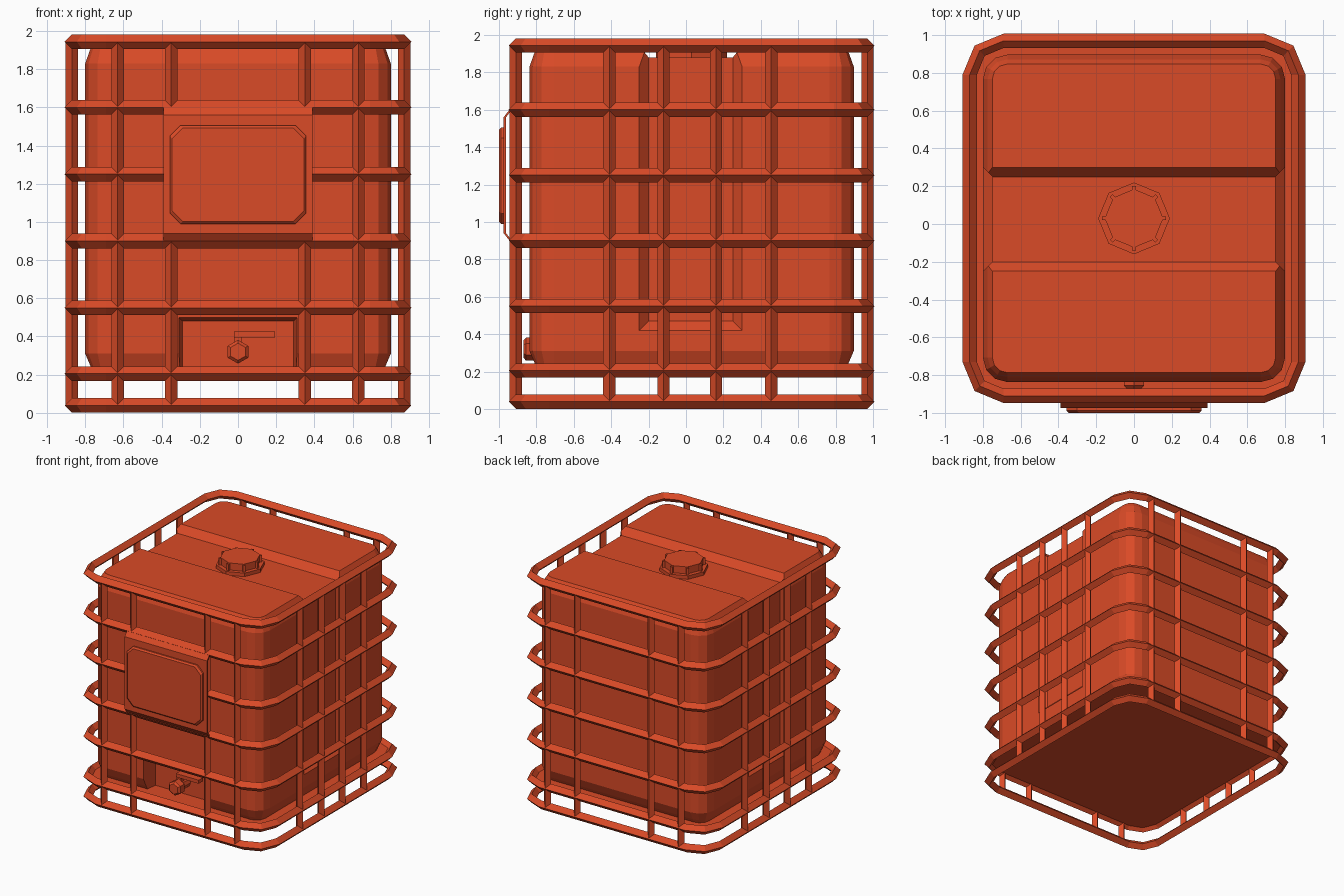
import bpy, bmesh, math
from mathutils import Vector

cube = bpy.data.objects.get("Cube")
if cube:
    bpy.data.objects.remove(cube, do_unlink=True)

ORANGE = (0.70, 0.069, 0.02, 1.0)
paint = bpy.data.materials.new("orange_red")
paint.use_nodes = True
paint.diffuse_color = ORANGE
paint.node_tree.nodes["Principled BSDF"].inputs["Base Color"].default_value = ORANGE

CY = 0.03                      # centre of tank and cage in y
CAGE_X, CAGE_Y = 0.87, 0.94    # half sizes of cage centre line


def loft(name, loops, closed=False):
    """Skin equal-length point loops; cap the ends, or join last to first."""
    bm = bmesh.new()
    rows = [[bm.verts.new(p) for p in loop] for loop in loops]
    n = len(rows[0])
    pairs = list(zip(rows, rows[1:]))
    if closed:
        pairs.append((rows[-1], rows[0]))
    else:
        bm.faces.new(rows[0])
        bm.faces.new(rows[-1])
    for a, b in pairs:
        for i in range(n):
            j = (i + 1) % n
            bm.faces.new((a[i], a[j], b[j], b[i]))
    bmesh.ops.recalc_face_normals(bm, faces=bm.faces)
    mesh = bpy.data.meshes.new(name)
    bm.to_mesh(mesh)
    bm.free()
    mesh.materials.append(paint)
    ob = bpy.data.objects.new(name, mesh)
    bpy.context.collection.objects.link(ob)
    return ob


def outline(hx, hy, r, z, seg):
    """Rounded rectangle around the cage centre."""
    pts = []
    for q, (sx, sy) in enumerate(((1, 1), (-1, 1), (-1, -1), (1, -1))):
        for k in range(seg + 1):
            a = math.pi / 2 * (q + k / seg)
            pts.append((sx * (hx - r) + r * math.cos(a),
                        CY + sy * (hy - r) + r * math.sin(a), z))
    return pts


def ngon(n, r, height, axis="z", centre=(0, 0)):
    pts = []
    for k in range(n):
        a = 2 * math.pi * k / n + (math.pi / 2 if axis == "y" else 0)
        u, v = centre[0] + r * math.cos(a), centre[1] + r * math.sin(a)
        pts.append((u, v, height) if axis == "z" else (u, height, v))
    return pts


def rect(u0, u1, v0, v1, w, axis):
    """Rectangle lying across the given axis at position w."""
    corners = ((u0, v0), (u1, v0), (u1, v1), (u0, v1))
    place = {"x": lambda u, v: (w, u, v), "y": lambda u, v: (u, w, v),
             "z": lambda u, v: (u, v, w)}[axis]
    return [place(u, v) for u, v in corners]


def box(name, x0, x1, y0, y1, z0, z1):
    return loft(name, [rect(x0, x1, y0, y1, z, "z") for z in (z0, z1)])


# Tank body with bevelled top and bottom
LEVELS = ((0.20, 0.05), (0.24, 0.03), (0.31, 0), (1.83, 0), (1.90, 0.025), (1.94, 0.05))
tank = loft("tank", [outline(0.80 - i, 0.867 - i, 0.13 - i, z, 3) for z, i in LEVELS])

# Groove over the top and down both sides, and the valve recess
cutters = [loft("top_groove_cutter", [rect(-1, 1, -0.20, 0.25, 1.88, "z"),
                                      rect(-1, 1, -0.30, 0.35, 2.00, "z")])]
for s in (-1, 1):
    cutters.append(loft("side_groove_cutter",
                        [rect(-0.20, 0.25, 0.47, 2.1, s * 0.75, "x"),
                         rect(-0.30, 0.35, 0.37, 2.1, s * 0.85, "x")]))
cutters.append(loft("recess_cutter", [rect(-0.29, 0.29, 0.1, 0.48, -0.70, "y"),
                                      rect(-0.312, 0.312, 0.1, 0.502, -0.86, "y")]))
for c in cutters:
    c.hide_render = True
    mod = tank.modifiers.new("cut", "BOOLEAN")
    mod.operation = "DIFFERENCE"
    mod.solver = "EXACT"
    mod.object = c
bpy.context.view_layer.update()
cut_mesh = bpy.data.meshes.new_from_object(
    tank.evaluated_get(bpy.context.evaluated_depsgraph_get()))
tank.modifiers.clear()
tank.data = cut_mesh
for c in cutters:
    bpy.data.objects.remove(c, do_unlink=True)

# Base sheet under the tank
loft("base_sheet", [outline(CAGE_X, CAGE_Y, 0.18, z, 2) for z in (0.195, 0.21)])

# Cage hoops with a diamond section
H = 0.038
for z in (0.039, 0.205, 0.55, 0.90, 1.25, 1.60, 1.943):
    section = ((H, 0), (0, H), (-H, 0), (0, -H))
    loft("cage_hoop", [outline(CAGE_X + d, CAGE_Y + d, 0.18 + d, z + h, 2)
                       for d, h in section], closed=True)

# Cage uprights
spots = [(x, CY + s * CAGE_Y) for x in (-0.63, -0.35, 0.35, 0.63) for s in (-1, 1)]
spots += [(s * CAGE_X, y) for y in (-0.41, -0.12, 0.16, 0.455) for s in (-1, 1)]
for spot in spots:
    loft("cage_upright", [ngon(4, 0.033, z, centre=spot) for z in (0.04, 1.943)])

# Front sign plate: bent sheet with a raised chamfered panel
profile = ((-0.94, 1.605), (-0.975, 1.56), (-0.975, 0.94), (-0.94, 0.895),
           (-0.928, 0.895), (-0.962, 0.94), (-0.962, 1.56), (-0.928, 1.605))
loft("sign_plate", [[(x, y, z) for y, z in profile] for x in (-0.39, 0.39)])


def panel_loop(inset, y):
    hx, hz, c = 0.357 - inset, 0.257 - inset, 0.055
    pts = [(hx, hz - c), (hx - c, hz), (c - hx, hz), (-hx, hz - c),
           (-hx, c - hz), (c - hx, -hz), (hx - c, -hz), (hx, c - hz)]
    return [(x, y, 1.247 + z) for x, z in pts]


loft("sign_panel", [panel_loop(0, -0.97), panel_loop(0, -0.988), panel_loop(0.012, -1.0)])

# Filler cap with grip ribs
for name, r, z0, z1 in (("cap_flange", 0.19, 1.87, 1.91), ("cap", 0.155, 1.90, 1.97)):
    loft(name, [ngon(8, r, z, centre=(0, CY)) for z in (z0, z1)])
for k in range(8):
    a = math.pi / 4 * k
    out, side = Vector((math.cos(a), math.sin(a), 0)), Vector((-math.sin(a), math.cos(a), 0))
    loft("cap_rib", [[Vector((0, CY, z)) + out * r + side * w
                      for r, w in ((0.13, -0.01), (0.17, -0.01), (0.17, 0.01), (0.13, 0.01))]
                     for z in (1.91, 1.965)])

# Outlet valve and lever
loft("valve_pipe", [ngon(8, 0.042, y, "y", (0, 0.32)) for y in (-0.69, -0.84)])
loft("valve_nut", [ngon(6, r, y, "y", (0, 0.32))
                   for r, y in ((0.062, -0.80), (0.062, -0.855), (0.045, -0.87))])
box("valve_stem", -0.02, 0.02, -0.80, -0.76, 0.32, 0.42)
box("valve_lever", -0.02, 0.195, -0.81, -0.75, 0.395, 0.425)
